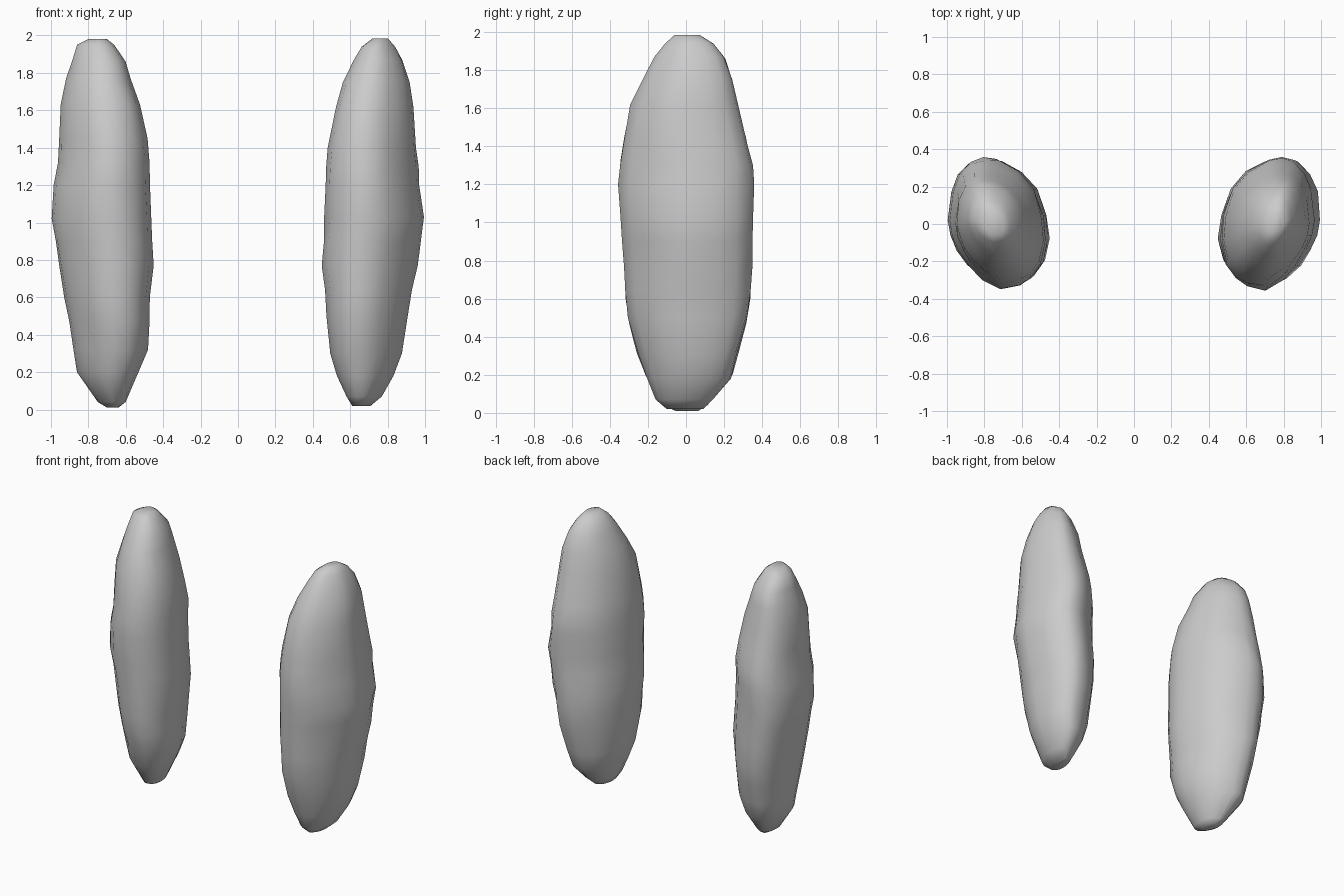
import bpy, bmesh, math, random

# Pod cross-section (outer side +x), in units of the half width and half depth
SECTION = [(1, .06), (.93, .5), (.78, .77), (.55, .97), (.29, 1.02), (.02, .99), (-.42, .82),
           (-.74, .55), (-.95, .13), (-1, -.25), (-.9, -.6), (-.7, -.83), (-.45, -.95), (-.06, -1),
           (.32, -.84), (.6, -.64), (.8, -.42), (.94, -.18)]

# Depth profile: z, front y, back y
DEPTH = [(.005, -.03, .05), (.02, -.1, .09), (.07, -.16, .14), (.17, -.2, .23), (.43, -.3, .3),
         (.55, -.315, .335), (.8, -.33, .34), (1.22, -.355, .35), (1.35, -.34, .34),
         (1.5, -.315, .29), (1.6, -.3, .27), (1.84, -.19, .22), (1.94, -.11, .14), (1.985, -.06, .07)]

# Width profiles: z, inner |x|, outer |x|
LEFT = [(.01, .64, .70), (.04, .60, .75), (.2, .53, .86), (.32, .48, .88), (.47, .475, .905),
        (.6, .47, .93), (.77, .45, .96), (.9, .455, .98), (1.02, .46, 1), (1.2, .47, .99), (1.32, .475, .965),
        (1.45, .485, .96), (1.63, .52, .95), (1.77, .57, .92), (1.86, .60, .89),
        (1.95, .66, .86), (1.98, .70, .80)]
RIGHT = [(.02, .61, .71), (.07, .58, .77), (.18, .53, .83), (.3, .49, .88), (.5, .47, .91),
         (.64, .46, .935), (.77, .45, .96), (.9, .455, .98), (1.03, .46, 1), (1.2, .465, .97), (1.3, .47, .965),
         (1.4, .48, .955), (1.62, .52, .94), (1.75, .56, .92), (1.87, .62, .88),
         (1.94, .66, .84), (1.985, .72, .80)]


def depth_at(z):
    for (z0, a0, b0), (z1, a1, b1) in zip(DEPTH, DEPTH[1:]):
        if z <= z1:
            t = max(0, (z - z0) / (z1 - z0))
            return a0 + t * (a1 - a0), b0 + t * (b1 - b0)
    return DEPTH[-1][1:]


def pod(name, profile, side, seed):
    random.seed(seed)
    bm = bmesh.new()
    rings = []
    for z, inner, outer in profile:
        front, back = depth_at(z)
        cx, rx = (inner + outer) / 2, (outer - inner) / 2
        cy, ry = (front + back) / 2, (back - front) / 2
        ring = []
        for u, v in SECTION:
            k = 1 + random.uniform(-.025, .01)   # slight hand-moulded lumpiness
            ring.append(bm.verts.new((side * (cx + rx * u * k), cy + ry * v * k, z)))
        rings.append(ring)
    n = len(SECTION)
    for a, b in zip(rings, rings[1:]):
        for i in range(n):
            j = (i + 1) % n
            bm.faces.new((a[i], a[j], b[j], b[i]))
    bm.faces.new(rings[0])
    bm.faces.new(rings[-1])
    bmesh.ops.recalc_face_normals(bm, faces=bm.faces)
    for f in bm.faces:
        f.smooth = True
    me = bpy.data.meshes.new(name)
    bm.to_mesh(me)
    bm.free()
    ob = bpy.data.objects.new(name, me)
    bpy.context.collection.objects.link(ob)
    return ob


# The two lumpy upright pods
pod("left_pod", LEFT, -1, 3)
pod("right_pod", RIGHT, 1, 8)
